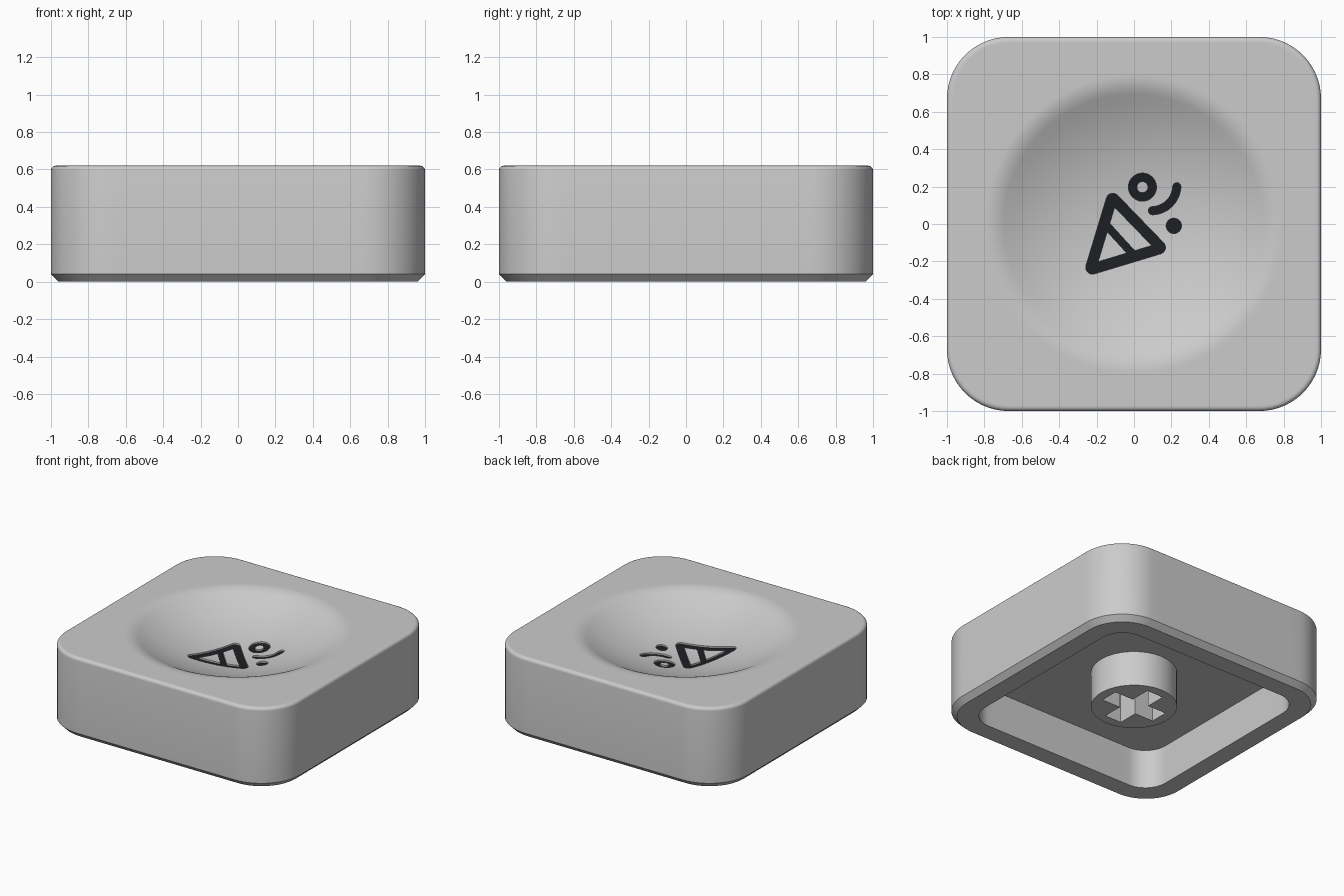
import bpy, bmesh
from math import sin, cos, pi, sqrt, radians, atan2
from mathutils import Vector

if "Cube" in bpy.data.objects:
    bpy.data.objects.remove(bpy.data.objects["Cube"])

TOP, CEILING = 0.62, 0.30


def link(name, data):
    ob = bpy.data.objects.new(name, data)
    bpy.context.collection.objects.link(ob)
    return ob


def smooth(ob):
    bpy.ops.object.select_all(action='DESELECT')
    ob.select_set(True)
    bpy.context.view_layer.objects.active = ob
    bpy.ops.object.shade_smooth_by_angle(angle=radians(30))


def bake(ob):
    """Turn curve or modifiers into a plain welded mesh."""
    dg = bpy.context.evaluated_depsgraph_get()
    mesh = bpy.data.meshes.new_from_object(ob.evaluated_get(dg))
    bm = bmesh.new()
    bm.from_mesh(mesh)
    bmesh.ops.remove_doubles(bm, verts=bm.verts, dist=1e-5)
    bmesh.ops.recalc_face_normals(bm, faces=bm.faces)
    bm.to_mesh(mesh)
    bm.free()
    name = ob.name
    bpy.data.objects.remove(ob)
    return link(name, mesh)


def boolean(ob, cutter, op):
    m = ob.modifiers.new("cut", 'BOOLEAN')
    m.operation, m.solver, m.object = op, 'EXACT', cutter
    return bake(ob)


def prism(name, loops, z0, z1):
    """Filled 2D outlines (holes where nested) extruded from z0 to z1."""
    cu = bpy.data.curves.new(name, 'CURVE')
    cu.dimensions, cu.fill_mode, cu.extrude = '2D', 'BOTH', (z1 - z0) / 2
    for pts in loops:
        s = cu.splines.new('POLY')
        s.points.add(len(pts) - 1)
        for p, (x, y) in zip(s.points, pts):
            p.co = (x, y, (z0 + z1) / 2, 1)
        s.use_cyclic_u = True
    ob = link(name, cu)
    ob = bake(ob)
    mid = sum(v.co.z for v in ob.data.vertices) / len(ob.data.vertices)
    for v in ob.data.vertices:
        v.co.z = z1 if v.co.z > mid else z0
    return ob


def arc(cx, cy, r, a0, a1, n):
    return [(cx + r * cos(a0 + (a1 - a0) * i / n), cy + r * sin(a0 + (a1 - a0) * i / n))
            for i in range(n + 1)]


def circle(cx, cy, r, n=40):
    return arc(cx, cy, r, 0, 2 * pi, n)[:-1]


# ---- cap shell: dish, rounded sides and hollow underside in one loft
def rounded_square(half, r, corner=14, side=14):
    pts, c = [], half - r
    for k in range(4):
        ring = arc(c, c, r, 0, pi / 2, corner)
        ring += [(c - 2 * c * i / side, half) for i in range(1, side)]
        ck, sk = round(cos(k * pi / 2)), round(sin(k * pi / 2))
        pts += [(x * ck - y * sk, x * sk + y * ck) for x, y in ring]
    return pts


base = rounded_square(1, 0.33)


def disc(r):
    return [(r * cos(atan2(y, x)), r * sin(atan2(y, x))) for x, y in base]


R, EDGE, DEPTH = 1.47, 0.69, 0.20


def dish_z(r):
    return TOP - DEPTH + R - sqrt(R * R - r * r)


rings = [(disc(EDGE * i / 16), dish_z(EDGE * i / 16)) for i in range(1, 17)]
run = (TOP - dish_z(EDGE)) * sqrt(R * R - EDGE * EDGE) / EDGE
for i in range(1, 9):                                   # soft lip of the dish
    t = i / 8
    rings.append((disc(EDGE + 2 * run * t),
                  dish_z(EDGE) * (1 - t) ** 2 + TOP * (1 - (1 - t) ** 2)))
rings.append((disc(EDGE + 2 * run + 0.01), TOP))
F = 0.025
rings.append((rounded_square(0.965, 0.295), TOP))
for i in range(6):                                      # top edge fillet
    a = pi / 2 * i / 5
    d = F * (1 - sin(a))
    rings.append((rounded_square(1 - d, 0.33 - d), TOP - F + F * cos(a)))
rings += [(base, 0.04), (rounded_square(0.96, 0.29), 0),
          (rounded_square(0.82, 0.18), 0), (rounded_square(0.82, 0.18), CEILING)]

bm = bmesh.new()
loops = [[bm.verts.new((x, y, z)) for x, y in pts] for pts, z in rings]
n = len(base)
centre = bm.verts.new((0, 0, TOP - DEPTH))
for i in range(n):
    j = (i + 1) % n
    bm.faces.new((centre, loops[0][i], loops[0][j]))
    for a, b in zip(loops, loops[1:]):
        bm.faces.new((a[i], b[i], b[j], a[j]))
bm.faces.new(loops[-1])
bmesh.ops.recalc_face_normals(bm, faces=bm.faces)
me = bpy.data.meshes.new("cap_shell")
bm.to_mesh(me)
bm.free()
cap = link("cap_shell", me)

# ---- stem: cylinder with a cross-shaped socket
L, W = 0.228, 0.07
quarter = [(L, -W), (L, W), (W, W)]
cross = []
for k in range(4):
    ck, sk = round(cos(k * pi / 2)), round(sin(k * pi / 2))
    cross += [(x * ck - y * sk, x * sk + y * ck) for x, y in quarter]
stem = prism("stem", [circle(0, 0, 0.30, 64), cross], 0.03, CEILING + 0.002)
smooth(stem)


# ---- party-popper symbol, outlined as strokes
def inset(poly, d):
    """Shrink a convex counter-clockwise polygon by d."""
    out, p = [], [Vector(q) for q in poly]
    for i in range(len(p)):
        e0 = (p[i] - p[i - 1]).normalized()
        e1 = (p[(i + 1) % len(p)] - p[i]).normalized()
        n0, n1 = Vector((-e0.y, e0.x)), Vector((-e1.y, e1.x))
        out.append(tuple(p[i] + (n0 + n1) * d / (1 + n0.dot(n1))))
    return out


def outset_round(poly, d):
    """Grow a convex counter-clockwise polygon by d with round corners."""
    out, p = [], [Vector(q) for q in poly]
    for i in range(len(p)):
        e0, e1 = p[i] - p[i - 1], p[(i + 1) % len(p)] - p[i]
        a0 = atan2(e0.y, e0.x) - pi / 2
        turn = (atan2(e1.y, e1.x) - pi / 2 - a0) % (2 * pi)
        out += arc(p[i].x, p[i].y, d, a0, a0 + turn, 10)
    return out


A, B, C = (-0.222, -0.232), (-0.113, 0.128), (0.132, -0.125)
P = tuple(Vector(A).lerp(Vector(B), 0.64))
Q = tuple(Vector(A).lerp(Vector(C), 0.62))
HW = 0.025
a0, a1, ar, aw, ax, ay = radians(-88), radians(-3), 0.135, 0.022, 0.094, 0.206
streamer = (arc(ax, ay, ar + aw, a0, a1, 16)
            + arc(ax + ar * cos(a1), ay + ar * sin(a1), aw, a1, a1 + pi, 8)[1:-1]
            + arc(ax, ay, ar - aw, a1, a0, 16)
            + arc(ax + ar * cos(a0), ay + ar * sin(a0), aw, a0 + pi, a0 + 2 * pi, 8)[1:-1])
symbol = [outset_round([A, C, B], 0.036), inset([A, Q, P], HW - 0.005),
          inset([Q, C, B, P], HW - 0.005), circle(0.045, 0.197, 0.075),
          circle(0.045, 0.197, 0.03), circle(0.213, -0.01, 0.041), streamer]

# ---- engrave the symbol and lay the dark inlay in the groove
inlay = prism("symbol_inlay", symbol, 0.37, 0.55)
cutter = prism("groove_cutter", symbol, 0.37, 0.55)
cutter.hide_render = True
inlay = boolean(inlay, cap, 'INTERSECT')
cap = boolean(cap, cutter, 'DIFFERENCE')
bpy.data.objects.remove(cutter)
inlay.location.z = -0.012
mat = bpy.data.materials.new("dark_inlay")
mat.diffuse_color = (0.012, 0.014, 0.017, 1)
mat.use_nodes = True
mat.node_tree.nodes["Principled BSDF"].inputs["Base Color"].default_value = mat.diffuse_color
inlay.data.materials.clear()
inlay.data.materials.append(mat)
smooth(cap)
smooth(inlay)
